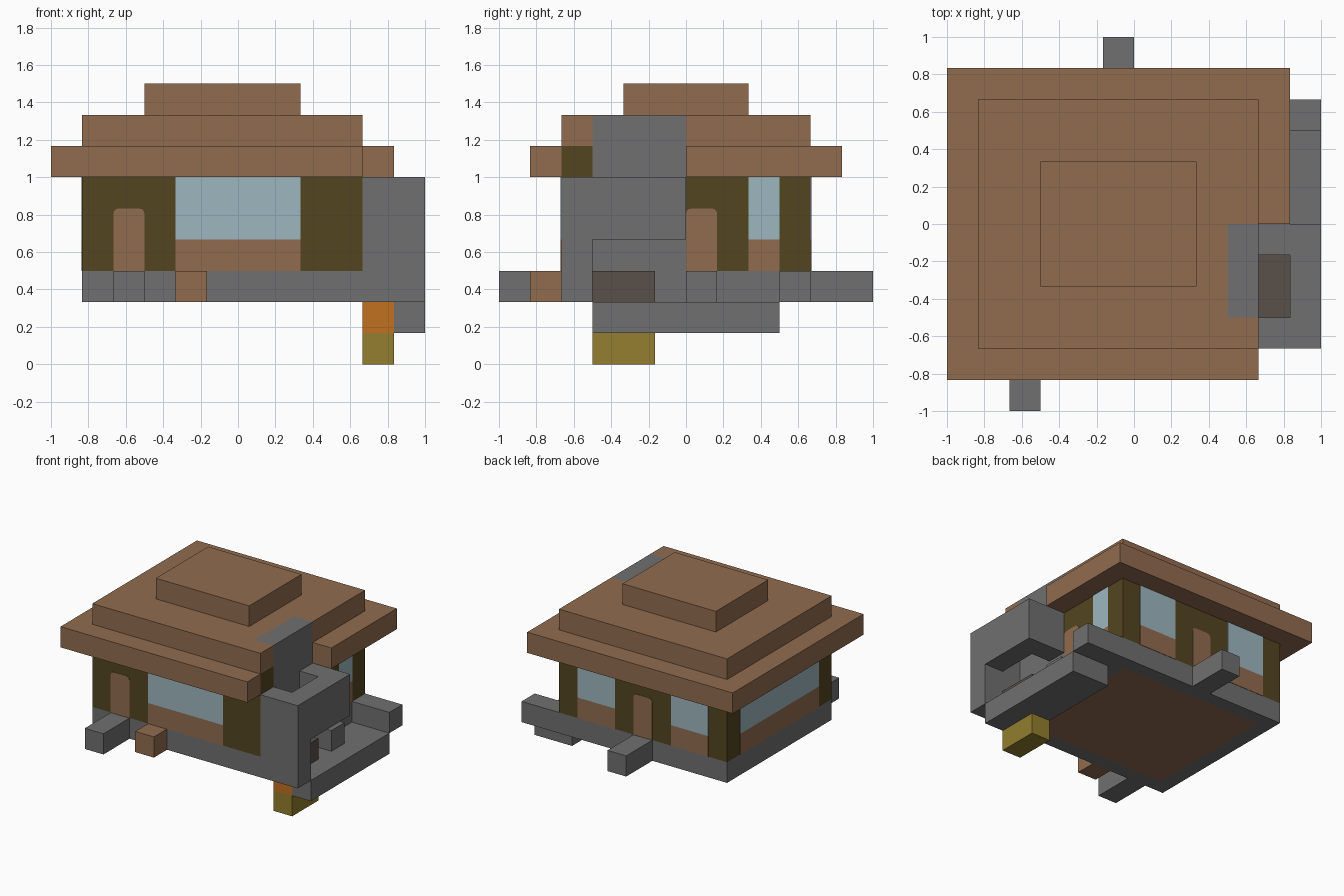
import bpy, bmesh, math
from mathutils import Vector

cube = bpy.data.objects.get("Cube")
if cube:
    bpy.data.objects.remove(cube, do_unlink=True)

U = 1 / 6  # one building block


def material(name, hex_code):
    srgb = [int(hex_code[i:i + 2], 16) / 255 for i in (0, 2, 4)]
    lin = [c / 12.92 if c < 0.04 else ((c + 0.055) / 1.055) ** 2.4 for c in srgb]
    m = bpy.data.materials.new(name)
    m.use_nodes = True
    m.diffuse_color = (*lin, 1)
    m.node_tree.nodes["Principled BSDF"].inputs["Base Color"].default_value = (*lin, 1)
    return m


wood = material("brown wood", "916C4F")
stone = material("grey stone", "707070")
timber = material("dark olive timber", "544521")
glass = material("pale blue glass", "9EB7BF")
ember = material("orange ember", "C27120")
straw = material("golden straw", "937E2E")
ash = material("dark ash", "5A5049")


def finish(name, bm, *mats):
    bmesh.ops.recalc_face_normals(bm, faces=bm.faces)
    mesh = bpy.data.meshes.new(name)
    bm.to_mesh(mesh)
    bm.free()
    for m in mats:
        mesh.materials.append(m)
    obj = bpy.data.objects.new(name, mesh)
    bpy.context.collection.objects.link(obj)
    return obj


def prism(name, outline, z0, z1, mat):
    """Upright block with a plan outline, in block units."""
    bm = bmesh.new()
    base = bm.faces.new([bm.verts.new((x * U, y * U, z0 * U)) for x, y in outline])
    top = bmesh.ops.extrude_face_region(bm, geom=[base])["geom"]
    bmesh.ops.translate(bm, vec=(0, 0, (z1 - z0) * U),
                        verts=[v for v in top if isinstance(v, bmesh.types.BMVert)])
    return finish(name, bm, mat)


def box(name, x0, x1, y0, y1, z0, z1, mat):
    return prism(name, [(x0, y0), (x1, y0), (x1, y1), (x0, y1)], z0, z1, mat)


def panel(name, side, a0, a1, z0, z1, mat, radius=0):
    """Thin plate on a wall; a0..a1 runs along x or y, optional rounded top."""
    pts = [(a0, z0), (a1, z0)]
    if radius:
        for cx, start in ((a1 - radius, 0), (a0 + radius, 90)):
            for k in range(4):
                t = math.radians(start + k * 30)
                pts.append((cx + radius * math.cos(t), z1 - radius + radius * math.sin(t)))
    else:
        pts += [(a1, z1), (a0, z1)]
    place = {
        "front": (lambda a, z: (a, -4, z), (0, -1, 0)),
        "back": (lambda a, z: (a, 4, z), (0, 1, 0)),
        "left": (lambda a, z: (4, a, z), (1, 0, 0)),
        "right": (lambda a, z: (-5, a, z), (-1, 0, 0)),
    }
    to_wall, normal = place[side]
    bm = bmesh.new()
    face = bm.faces.new([bm.verts.new(Vector(to_wall(a, z)) * U) for a, z in pts])
    out = bmesh.ops.extrude_face_region(bm, geom=[face])["geom"]
    bmesh.ops.translate(bm, vec=Vector(normal) * 0.003,
                        verts=[v for v in out if isinstance(v, bmesh.types.BMVert)])
    return finish(name, bm, mat)


# Foundation with a wooden floor showing underneath
foundation = box("foundation", -5, 4, -4, 4, 2, 3, stone)
foundation.data.materials.append(wood)
bm = bmesh.new()
bm.from_mesh(foundation.data)
under = min(bm.faces, key=lambda f: f.calc_center_median().z)
bmesh.ops.inset_region(bm, faces=[under], thickness=U)
under.material_index = 1
bm.to_mesh(foundation.data)
bm.free()

# Walls, notched where the chimney stands
prism("walls", [(-5, -4), (4, -4), (4, -3), (3, -3), (3, 0), (4, 0), (4, 4), (-5, 4)],
      3, 6, timber)
box("corner_post_top", 3, 4, -4, -3, 6, 7, timber)

# Windows with wooden aprons
for side, a0, a1 in (("front", -2, 2), ("left", 2, 3), ("right", -3, 3),
                     ("back", 1, 3), ("back", -4, -2)):
    panel(side + "_window", side, a0, a1, 4, 6, glass)
    panel(side + "_window_apron", side, a0, a1, 3, 4, wood)

# Doors
for side, a0 in (("front", -4), ("left", 0), ("back", -1)):
    panel(side + "_door", side, a0, a0 + 1, 3, 5, wood, 0.18)

# Steps and crate
box("front_step", -4, -3, -6, -4, 2, 3, stone)
box("back_step", -1, 0, 4, 6, 2, 3, stone)
box("left_step", 4, 5, 0, 1, 2, 3, stone)
box("front_crate", -2, -1, -5, -4, 2, 3, wood)

# Stepped roof
prism("lower_roof", [(-6, -5), (4, -5), (4, -4), (3, -4), (3, 0), (5, 0), (5, 5), (-6, 5)],
      6, 7, wood)
prism("middle_roof", [(-5, -4), (4, -4), (4, -3), (3, -3), (3, 0), (4, 0), (4, 4), (-5, 4)],
      7, 8, wood)
box("upper_roof", -3, 2, -2, 2, 8, 9, wood)

# Chimney and outdoor hearth
box("chimney_stack", 3, 4, -3, 0, 3, 8, stone)
prism("chimney_hood", [(4, -4), (6, -4), (6, 0), (4, 0), (4, -1), (5, -1), (5, -3), (4, -3)],
      4, 6, stone)
box("hearth_pier", 4, 6, -4, -3, 2, 4, stone)
prism("terrace", [(5, -3), (6, -3), (6, 3), (4, 3), (4, -1), (5, -1)], 1, 2, stone)
box("terrace_wall", 4, 6, 3, 4, 2, 3, stone)
box("fire_bed", 4, 5, -3, -1, 2, 3, ash)
box("embers", 4, 5, -3, -1, 1, 2, ember)
box("straw_bale", 4, 5, -3, -1, 0, 1, straw)
